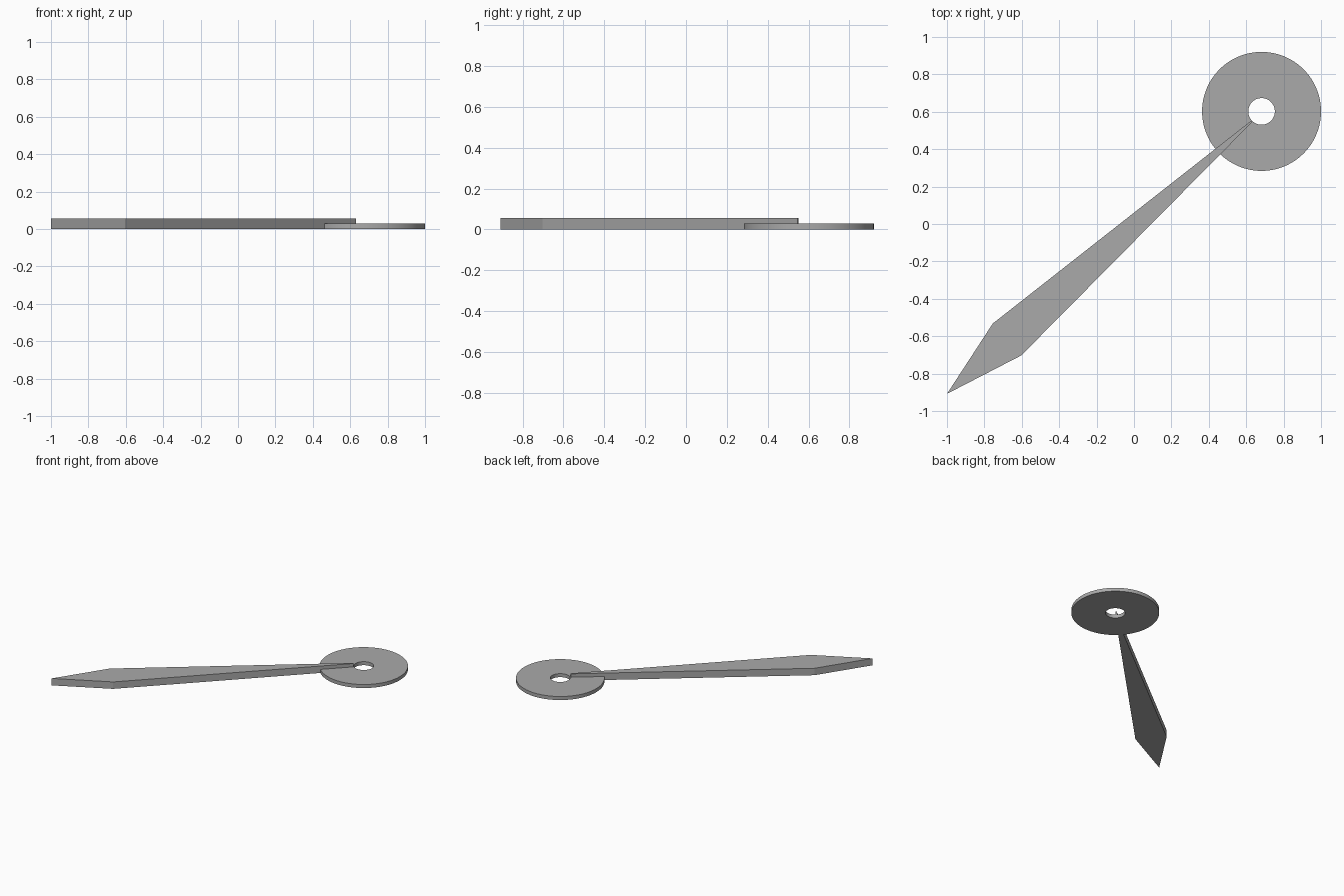
import bpy
import bmesh
from math import cos, sin, tau, radians

cube = bpy.data.objects.get("Cube")
if cube:
    bpy.data.objects.remove(cube, do_unlink=True)

grey = bpy.data.materials.new("plain grey")
grey.use_nodes = True
grey.diffuse_color = (0.4, 0.4, 0.4, 1)
grey.node_tree.nodes["Principled BSDF"].inputs["Base Color"].default_value = (0.4, 0.4, 0.4, 1)


def finish(name, bm):
    bmesh.ops.recalc_face_normals(bm, faces=bm.faces)
    mesh = bpy.data.meshes.new(name)
    bm.to_mesh(mesh)
    bm.free()
    mesh.materials.append(grey)
    obj = bpy.data.objects.new(name, mesh)
    bpy.context.collection.objects.link(obj)
    return obj


# Hub: flat washer with a round hole
def washer(name, center, outer, inner, height, sides=96):
    bm = bmesh.new()
    section = [(inner, 0), (outer, 0), (outer, height), (inner, height)]
    rings = []
    for i in range(sides):
        a = tau * i / sides
        rings.append([bm.verts.new((center[0] + r * cos(a), center[1] + r * sin(a), z))
                      for r, z in section])
    for i in range(sides):
        p, q = rings[i], rings[(i + 1) % sides]
        for k in range(4):
            n = (k + 1) % 4
            bm.faces.new((p[k], q[k], q[n], p[n]))
    return finish(name, bm)


# Pointer: tapered outline raised to a flat blade
def plate(name, outline, height):
    bm = bmesh.new()
    face = bm.faces.new([bm.verts.new((x, y, 0)) for x, y in outline])
    new = bmesh.ops.extrude_face_region(bm, geom=[face], use_keep_orig=True)["geom"]
    top = [v for v in new if isinstance(v, bmesh.types.BMVert)]
    bmesh.ops.translate(bm, vec=(0, 0, height), verts=top)
    return finish(name, bm)


hub = washer("hub_ring", (0.682, 0.602), 0.318, 0.071, 0.028)
plate("pointer_blade", [(-1, -0.908), (-0.603, -0.703), (0.632, 0.545),
                        (0.625, 0.551), (-0.755, -0.532)], 0.055)

bpy.ops.object.select_all(action="DESELECT")
hub.select_set(True)
bpy.context.view_layer.objects.active = hub
bpy.ops.object.shade_smooth_by_angle(angle=radians(30))
